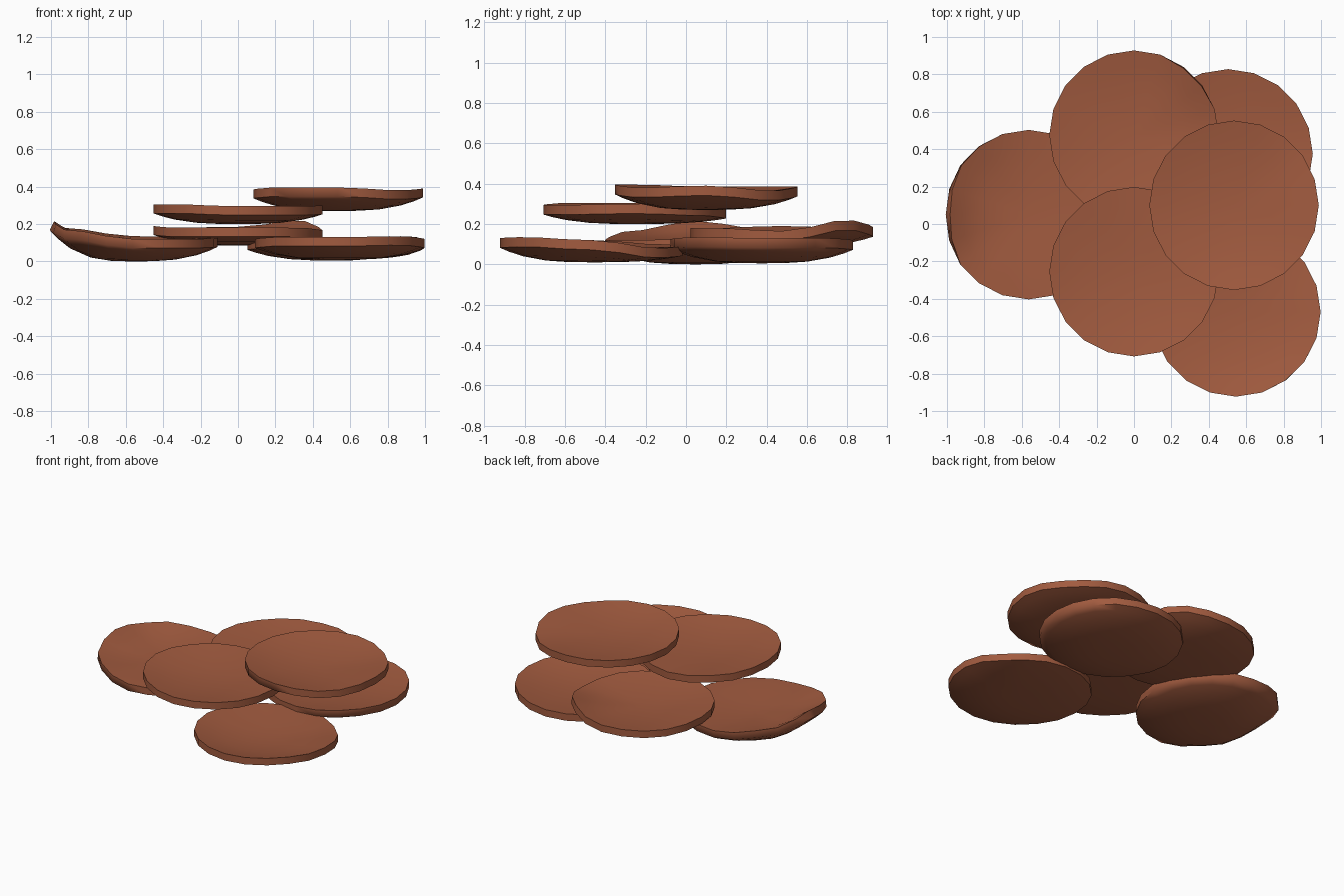
import bpy, bmesh, math

if "Cube" in bpy.data.objects:
    bpy.data.objects.remove(bpy.data.objects["Cube"])

SIDES, R = 20, 0.453
RIM = 0.048                       # height of the outer rim band
DISH = 0.04                       # how far the top dips in the middle

mat = bpy.data.materials.new("cured_meat")
mat.diffuse_color = (0.36, 0.105, 0.05, 1)
mat.use_nodes = True
mat.node_tree.nodes["Principled BSDF"].inputs["Base Color"].default_value = mat.diffuse_color


def rim_height(hs, a):
    """Smoothly interpolate eight rim heights around the circle."""
    f = a / math.tau * len(hs)
    i = int(f) % len(hs)
    t = f - int(f)
    t = (1 - math.cos(math.pi * t)) / 2
    return hs[i] * (1 - t) + hs[(i + 1) % len(hs)] * t


def slice_disc(name, cx, cy, base, hs):
    """Slightly cupped slice: dished top, wavy rim, rounded underside."""
    bm = bmesh.new()
    mean = sum(hs) / len(hs)
    mid = mean - DISH

    def ring(t, top):
        vs = []
        for k in range(SIDES):
            a = math.tau * k / SIDES
            h = rim_height(hs, a)
            lean = max(0, h - mean - 0.02) * t ** 3   # raised edges curl inward
            if top:
                z = mid + DISH * t ** 2 + (h - mean) * t ** 3
                r = R * t - 0.7 * lean
            else:
                z = base + (h - RIM - base) * t ** 3
                r = R * t - 0.2 * lean
            vs.append(bm.verts.new((cx + r * math.cos(a), cy + r * math.sin(a), z)))
        return vs

    rings = [ring(t, True) for t in (0.3, 0.6, 0.82, 1)]
    rings += [ring(t, False) for t in (1, 0.9, 0.75, 0.5, 0.25)]
    for p, q in zip(rings, rings[1:]):
        for k in range(SIDES):
            n = (k + 1) % SIDES
            bm.faces.new((p[k], q[k], q[n], p[n]))
    for end, z in ((rings[0], mid), (rings[-1], base)):
        c = bm.verts.new((cx, cy, z))
        for k in range(SIDES):
            bm.faces.new((c, end[k], end[(k + 1) % SIDES]))
    bmesh.ops.recalc_face_normals(bm, faces=bm.faces)
    me = bpy.data.meshes.new(name)
    bm.to_mesh(me)
    bm.free()
    ob = bpy.data.objects.new(name, me)
    bpy.context.collection.objects.link(ob)
    me.materials.append(mat)
    bpy.ops.object.select_all(action='DESELECT')
    ob.select_set(True)
    bpy.context.view_layer.objects.active = ob
    bpy.ops.object.shade_smooth_by_angle(angle=math.radians(65))


# name, centre, underside height, rim heights counter-clockwise from +x
slice_disc("left_slice", -0.563, 0.05, 0.0,
           [.125, .13, .135, .175, .215, .165, .12, .12])
slice_disc("back_right_slice", 0.503, 0.375, 0.005,
           [.13, .13, .12, .12, .11, .12, .125, .135])
slice_disc("front_right_slice", 0.545, -0.47, 0.01,
           [.12, .08, .09, .10, .12, .13, .13, .135])
slice_disc("back_slice", 0.0, 0.475, 0.085,
           [.165, .22, .185, .18, .19, .18, .18, .18])
slice_disc("front_slice", 0.0, -0.255, 0.2,
           [.30, .29, .275, .29, .305, .305, .295, .295])
slice_disc("top_slice", 0.535, 0.10, 0.27,
           [.39, .365, .385, .385, .385, .395, .395, .38])
